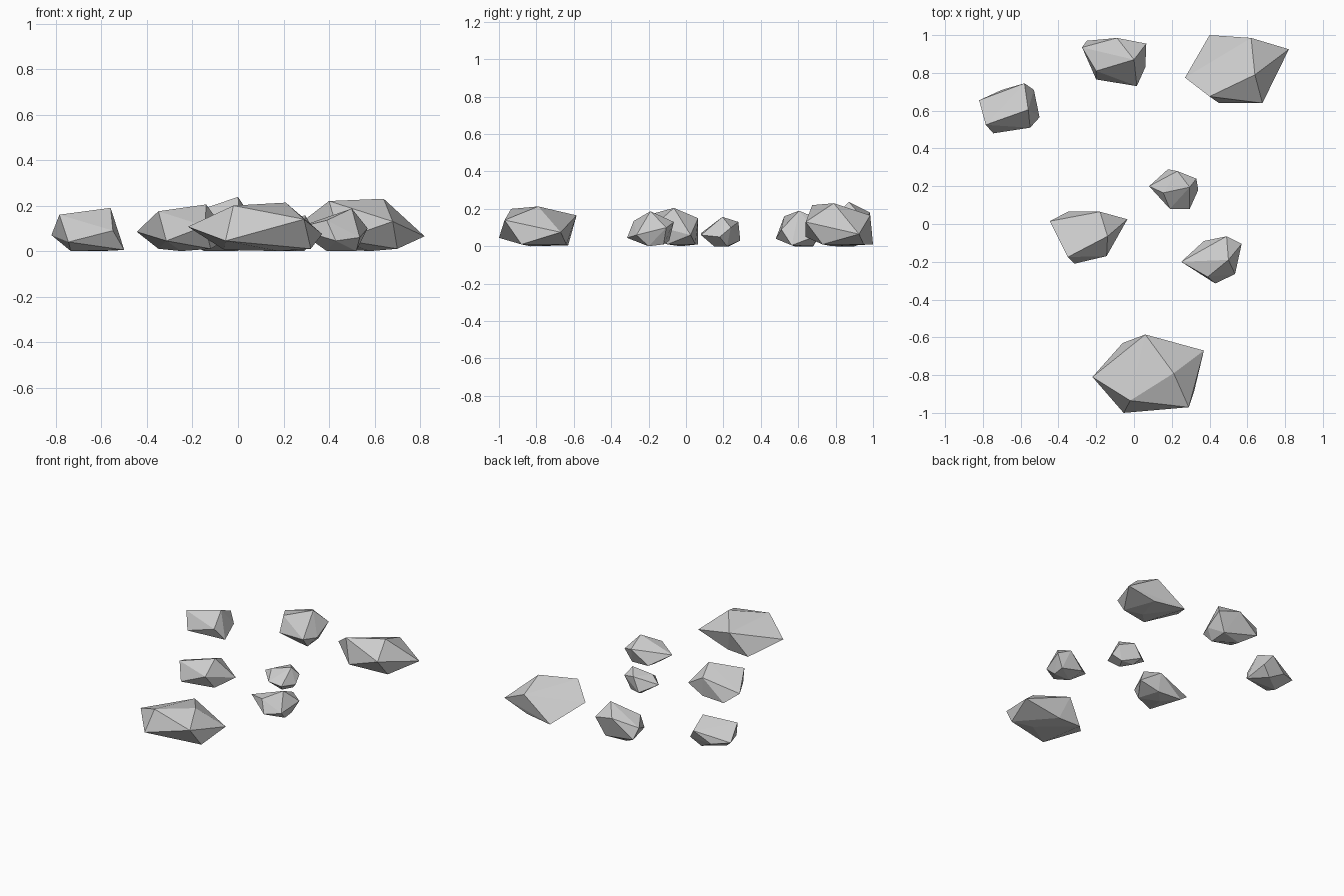
import bpy, bmesh

stone = bpy.data.materials.new("stone grey")
stone.diffuse_color = (0.6, 0.6, 0.6, 1)


def rock(name, crest, rim, base):
    """Faceted boulder: convex skin over its crest, rim and base corners."""
    bm = bmesh.new()
    for p in crest + rim + base:
        bm.verts.new(p)
    res = bmesh.ops.convex_hull(bm, input=bm.verts[:])
    inner = {g for g in res["geom_interior"] + res["geom_unused"]
             if isinstance(g, bmesh.types.BMVert)}
    bmesh.ops.delete(bm, geom=list(inner), context='VERTS')
    bmesh.ops.recalc_face_normals(bm, faces=bm.faces[:])
    mesh = bpy.data.meshes.new(name)
    bm.to_mesh(mesh)
    bm.free()
    mesh.materials.append(stone)
    bpy.context.collection.objects.link(bpy.data.objects.new(name, mesh))


# Large boulders
rock("front_boulder",
     [(-.02, -.935, .20), (.21, -.79, .213), (.06, -.585, .165)],
     [(-.22, -.81, .107), (.37, -.67, .075), (.29, -.97, .14), (-.055, -1, .045)],
     [(-.06, -.63, .005), (.32, -.88, .01), (.18, -.83, 0), (.11, -.64, .01)])
rock("back_right_boulder",
     [(.40, .675, .22), (.64, .79, .23), (.62, .985, .165)],
     [(.27, .775, .12), (.82, .925, .065), (.68, .64, .13), (.45, .64, .05)],
     [(.40, 1, .01), (.70, .73, .01), (.58, .78, 0), (.62, .95, .01)])

# Medium rocks
rock("left_middle_rock",
     [(-.35, -.175, .175), (-.14, -.065, .205), (-.18, .065, .15)],
     [(-.445, .015, .085), (-.035, .025, .06), (-.145, -.17, .11), (-.315, -.21, .045)],
     [(-.35, .065, .01), (-.12, -.10, .01), (-.25, -.03, 0), (-.17, .05, .01)])
rock("back_middle_rock",
     [(-.20, .81, .17), (0, .87, .238), (-.09, .985, .18)],
     [(-.275, .935, .14), (-.25, .97, .06), (.065, .955, .14),
      (.06, .83, .07), (.015, .73, .08), (-.20, .765, .06)],
     [(0, .80, 0), (-.15, .90, 0), (0, .93, .01)])
rock("far_left_rock",
     [(-.785, .525, .16), (-.56, .605, .19), (-.58, .745, .13)],
     [(-.82, .655, .07), (-.745, .48, .04), (-.55, .51, .09),
      (-.53, .71, .06), (-.70, .71, .05)],
     [(-.50, .565, .005), (-.735, .58, 0), (-.60, .68, 0)])

# Small rocks
rock("right_middle_rock",
     [(.39, -.28, .135), (.50, -.19, .187), (.49, -.065, .13)],
     [(.25, -.20, .10), (.57, -.105, .10), (.535, -.265, .06),
      (.43, -.315, .045), (.37, -.09, .03)],
     [(.52, -.20, 0), (.39, -.20, 0), (.52, -.12, .01)])
rock("centre_small_rock",
     [(.155, .165, .125), (.295, .195, .157), (.23, .28, .13)],
     [(.08, .20, .08), (.33, .24, .10), (.34, .18, .05),
      (.295, .08, .06), (.19, .08, .07), (.18, .29, .03)],
     [(.25, .15, 0), (.20, .23, 0), (.29, .22, 0)])
